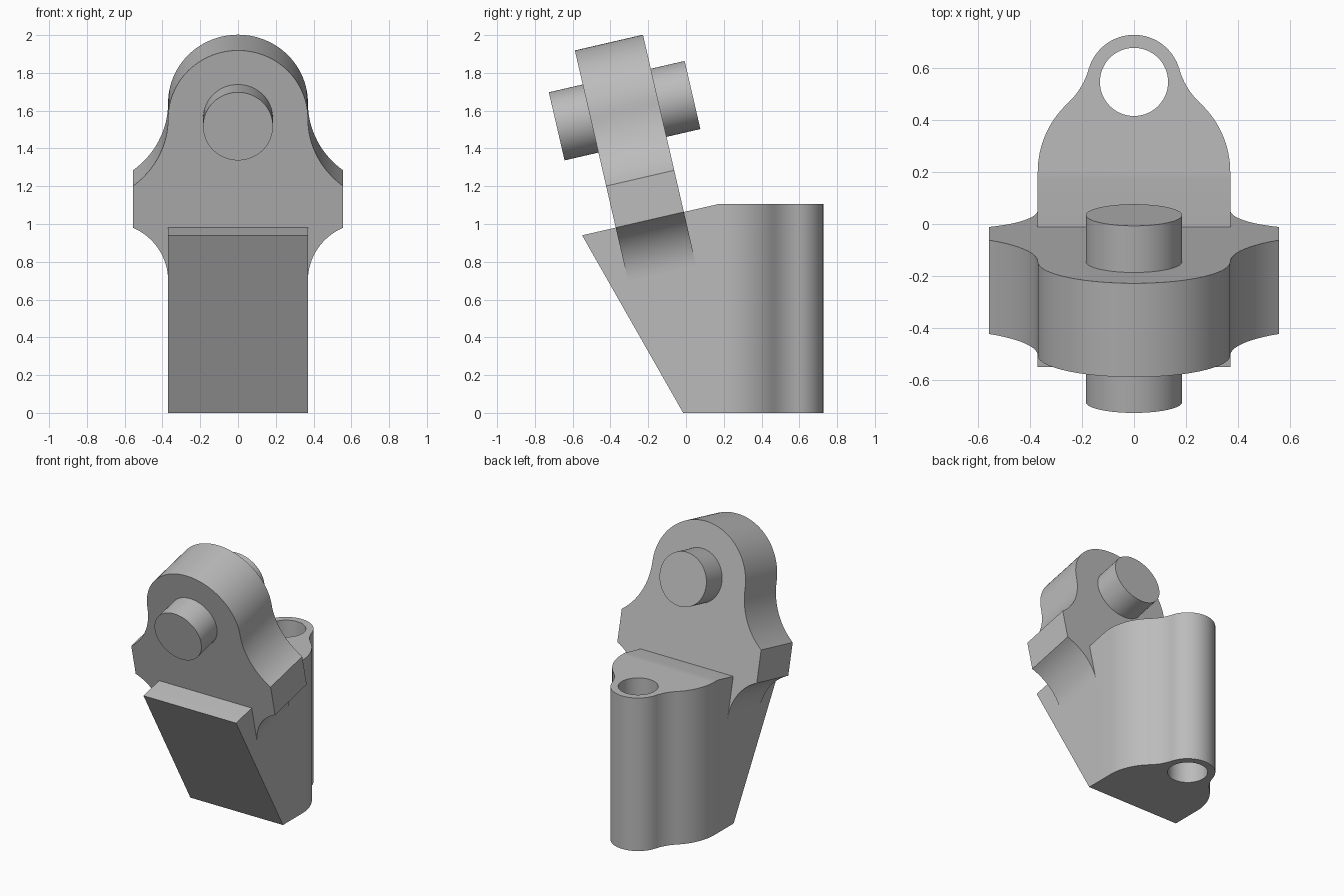
import bpy, bmesh
from math import radians, cos, sin
from mathutils import Matrix, Vector

cube = bpy.data.objects.get("Cube")
if cube:
    bpy.data.objects.remove(cube, do_unlink=True)

grey = bpy.data.materials.new("plain_grey")
grey.use_nodes = True
grey.diffuse_color = (0.5, 0.5, 0.5, 1)
grey.node_tree.nodes["Principled BSDF"].inputs["Base Color"].default_value = (0.5, 0.5, 0.5, 1)


def arc(cx, cy, r, start, end, n=16):
    angles = [radians(start + (end - start) * i / n) for i in range(n + 1)]
    return [(cx + r * cos(a), cy + r * sin(a)) for a in angles]


def mirrored(half):
    """Close a right-hand outline with its left-hand reflection."""
    return half + [(-x, y) for x, y in reversed(half) if abs(x) > 1e-5]


def prism(outline, low, high):
    """Extrude an xy outline from low to high."""
    bm = bmesh.new()
    face = bm.faces.new([bm.verts.new((x, y, low)) for x, y in outline])
    top = bmesh.ops.extrude_face_region(bm, geom=[face])
    moved = [v for v in top["geom"] if isinstance(v, bmesh.types.BMVert)]
    bmesh.ops.translate(bm, verts=moved, vec=(0, 0, high - low))
    bmesh.ops.remove_doubles(bm, verts=bm.verts, dist=1e-4)
    bmesh.ops.recalc_face_normals(bm, faces=bm.faces)
    return bm


def trim(bm, point, normal):
    """Cut away the side the normal points to and cap the cut."""
    cut = bmesh.ops.bisect_plane(bm, geom=bm.verts[:] + bm.edges[:] + bm.faces[:],
                                 plane_co=point, plane_no=normal, clear_outer=True)
    edges = [e for e in cut["geom_cut"] if isinstance(e, bmesh.types.BMEdge)]
    bmesh.ops.holes_fill(bm, edges=edges, sides=0)
    bmesh.ops.recalc_face_normals(bm, faces=bm.faces)


def build(name, bm, matrix=Matrix()):
    bm.transform(matrix)
    mesh = bpy.data.meshes.new(name)
    bm.to_mesh(mesh)
    bm.free()
    mesh.materials.append(grey)
    obj = bpy.data.objects.new(name, mesh)
    bpy.context.collection.objects.link(obj)
    return obj


def activate(obj):
    bpy.ops.object.select_all(action='DESELECT')
    obj.select_set(True)
    bpy.context.view_layer.objects.active = obj


# Base: flared plan outline, sloped front and sloped seat on top
plan = [(0.37, -0.7)]
plan += arc(0.01, 0.2, 0.36, 0, 47.4)
plan += arc(0.444, 0.671, 0.28, 227.4, 195.7)[1:]
plan += arc(0, 0.546, 0.181, 15.7, 90)[1:]
bm = prism(mirrored(plan), 0, 1.105)
trim(bm, (0, -0.015, 0), Vector((0, -0.94, -0.535)).normalized())
trim(bm, (0, 0.17, 1.105), Vector((0, -0.229, 1)).normalized())
base = build("base", bm)

# Vertical bolt hole through the rear of the base
cutter = build("hole_cutter", prism(arc(0, 0.546, 0.131, 0, 360, 64)[:-1], -0.2, 1.4))
cutter.hide_render = True
hole = base.modifiers.new("bolt_hole", 'BOOLEAN')
hole.operation = 'DIFFERENCE'
hole.solver = 'EXACT'
hole.object = cutter
activate(base)
bpy.ops.object.modifier_apply(modifier=hole.name)
bpy.data.objects.remove(cutter, do_unlink=True)

# Tilted frame at the pin centre: local y runs up the plate, z to the front
tilt = Matrix.Translation((0, -0.325, 1.6)) @ Matrix.Rotation(radians(90 + 13), 4, 'X')

# Lug plate: rounded head, hollow shoulders, side ears, hollow foot
lug = [(0.37, -0.88)]
lug += arc(0.684, -0.88, 0.314, 180, 113.9)[1:]
lug += arc(0.824, 0, 0.454, 233.9, 180)
lug += arc(0, 0, 0.37, 0, 90, 24)[1:]
plate = build("lug_plate", prism(mirrored(lug), -0.185, 0.185), tilt)

# Pin through the plate
pin = build("pin", prism(arc(0, 0, 0.185, 0, 360, 64)[:-1], -0.369, 0.369), tilt)

for obj in (base, plate, pin):
    activate(obj)
    bpy.ops.object.shade_smooth_by_angle(angle=radians(25))
